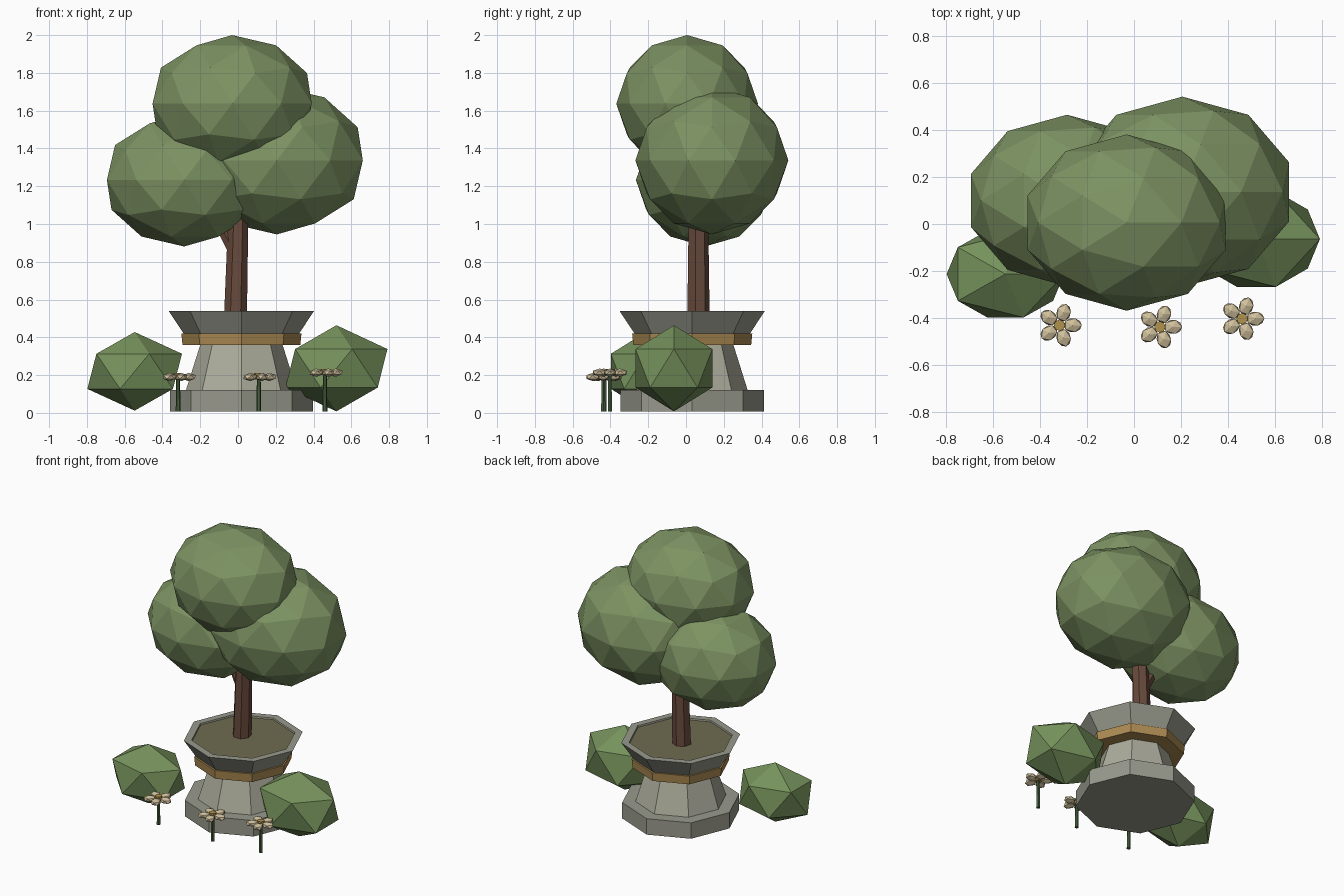
import bpy, bmesh, math
from mathutils import Vector

if "Cube" in bpy.data.objects:
    bpy.data.objects.remove(bpy.data.objects["Cube"])


def material(name, r, g, b):
    lin = [((c / 255 + 0.055) / 1.055) ** 2.4 for c in (r, g, b)]
    m = bpy.data.materials.new(name)
    m.diffuse_color = (*lin, 1)
    m.use_nodes = True
    m.node_tree.nodes["Principled BSDF"].inputs["Base Color"].default_value = m.diffuse_color
    return m


LEAF = material("leaf green", 124, 146, 98)
BUSH = material("bush green", 118, 146, 92)
BARK = material("bark brown", 104, 74, 60)
STONE_LIGHT = material("light stone", 172, 172, 156)
STONE = material("stone", 152, 153, 140)
SOIL = material("soil", 110, 106, 80)
GOLD = material("gold band", 172, 138, 82)
PETAL = material("cream petal", 208, 192, 156)
CENTRE = material("flower centre", 176, 146, 76)
STEM = material("stem green", 72, 98, 62)


def make(name, bm, mat):
    bmesh.ops.recalc_face_normals(bm, faces=bm.faces[:])
    me = bpy.data.meshes.new(name)
    bm.to_mesh(me)
    bm.free()
    me.materials.append(mat)
    ob = bpy.data.objects.new(name, me)
    bpy.context.collection.objects.link(ob)
    return ob


def blob(name, centre, radii, subdiv, mat, turn=0):
    """Faceted ellipsoid."""
    bm = bmesh.new()
    bmesh.ops.create_icosphere(bm, subdivisions=subdiv, radius=1)
    ob = make(name, bm, mat)
    ob.location, ob.scale, ob.rotation_euler = centre, radii, (0, 0, turn)
    return ob


def lathe(name, x, y, profile, sides, mat):
    """Solid turned from (radius, height) points, capped at both ends."""
    bm = bmesh.new()
    rings = []
    for r, z in profile:
        rings.append([bm.verts.new((x + r * math.cos(a), y + r * math.sin(a), z))
                      for a in (2 * math.pi * i / sides for i in range(sides))])
    for lo, hi in zip(rings, rings[1:]):
        for i in range(sides):
            j = (i + 1) % sides
            bm.faces.new((lo[i], lo[j], hi[j], hi[i]))
    bm.faces.new(rings[0])
    bm.faces.new(rings[-1])
    return make(name, bm, mat)


def limb(name, start, end, r1, r2, sides, mat):
    """Tapered limb between two points."""
    a, b = Vector(start), Vector(end)
    ob = lathe(name, 0, 0, [(r1, 0), (r2, (b - a).length)], sides, mat)
    ob.location = a
    ob.rotation_euler = (b - a).to_track_quat('Z', 'Y').to_euler()
    return ob


# Octagonal planter
PX, PY = 0.018, 0.033
lathe("planter_base", PX, PY, [(0.379, 0.008), (0.379, 0.12), (0.28, 0.12)], 8, STONE)
lathe("planter_body", PX, PY, [(0.295, 0.115), (0.215, 0.37)], 8, STONE_LIGHT)
lathe("planter_band", PX, PY, [(0.312, 0.36), (0.318, 0.42)], 8, GOLD)
lathe("planter_rim", PX, PY, [(0.302, 0.415), (0.385, 0.54), (0.335, 0.54), (0.33, 0.52)], 8, STONE)
lathe("soil", PX, PY, [(0.332, 0.515), (0.332, 0.53)], 8, SOIL)

# Trunk and branch
limb("trunk", (-0.013, 0.063, 0.52), (0.01, 0.063, 1.35), 0.062, 0.05, 7, BARK)
limb("branch", (-0.01, 0.07, 0.84), (-0.2, 0.09, 1.2), 0.036, 0.028, 6, BARK)

# Tree crown
blob("crown_top", (-0.031, 0.006, 1.637), (0.443, 0.375, 0.363), 2, LEAF)
blob("crown_right", (0.206, 0.137, 1.337), (0.478, 0.405, 0.392), 2, LEAF)
blob("crown_left", (-0.285, 0.1, 1.233), (0.43, 0.365, 0.352), 2, LEAF)

# Bushes
blob("bush_left", (-0.547, -0.213, 0.22), (0.28, 0.217, 0.208), 1, BUSH)
blob("bush_right", (0.521, -0.064, 0.236), (0.302, 0.239, 0.228), 1, BUSH)

# Flowers: stem, five petals and a centre
for n, (x, y, z) in enumerate([(-0.317, -0.431, 0.19), (0.11, -0.438, 0.19), (0.46, -0.403, 0.213)], 1):
    lathe(f"flower_stem_{n}", x, y, [(0.013, 0.008), (0.01, z)], 6, STEM)
    lathe(f"flower_centre_{n}", x, y, [(0.024, z - 0.012), (0.024, z + 0.02)], 8, CENTRE)
    for k in range(5):
        a = k * math.tau / 5
        blob(f"flower_petal_{n}_{k + 1}", (x + 0.056 * math.cos(a), y + 0.056 * math.sin(a), z),
             (0.043, 0.034, 0.022), 1, PETAL, a)
